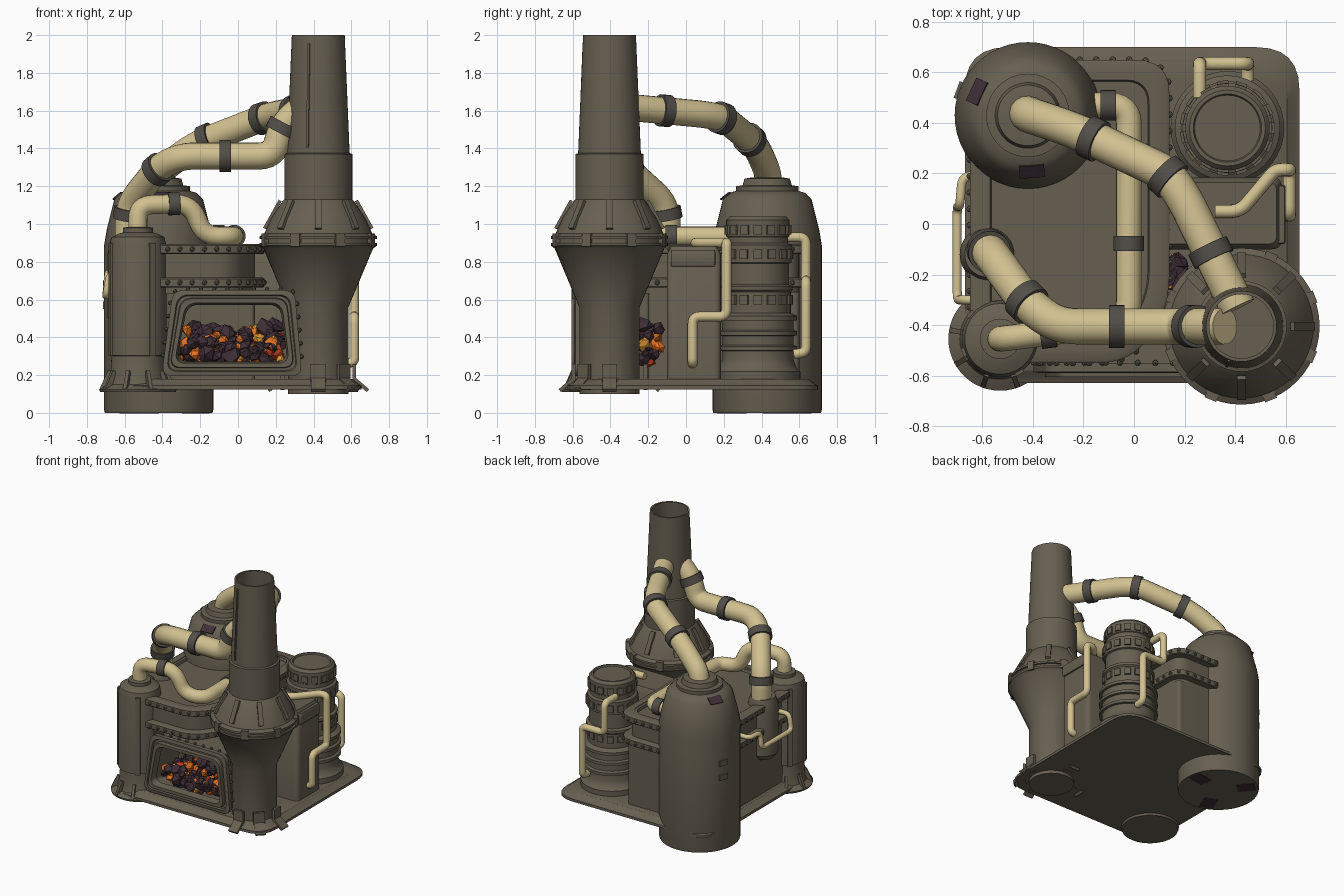
import bpy, bmesh, math, random
from mathutils import Vector, Matrix

if "Cube" in bpy.data.objects:
    bpy.data.objects.remove(bpy.data.objects["Cube"])
random.seed(4)

def mat(name, *c):
    m = bpy.data.materials.new(name)
    m.diffuse_color = (*c, 1)
    m.use_nodes = True
    m.node_tree.nodes["Principled BSDF"].inputs["Base Color"].default_value = m.diffuse_color
    return m
METAL = mat("brown_metal", .135, .115, .082)
DARK = mat("collar_grey", .085, .077, .066)
CREAM = mat("cream_pipe", .64, .53, .28)
COAL = mat("dark_coal", .05, .028, .038)
ORANGE = mat("ember_orange", .8, .17, .015)
RED = mat("ember_red", .5, .045, .012)
GOLD = mat("ember_gold", .85, .36, .04)

def finish(bm, name, mats, smooth=True):
    bmesh.ops.recalc_face_normals(bm, faces=bm.faces)
    me = bpy.data.meshes.new(name)
    bm.to_mesh(me)
    bm.free()
    ob = bpy.data.objects.new(name, me)
    bpy.context.collection.objects.link(ob)
    for m in mats:
        me.materials.append(m)
    if smooth:
        bpy.ops.object.select_all(action='DESELECT')
        ob.select_set(True)
        bpy.context.view_layer.objects.active = ob
        bpy.ops.object.shade_smooth_by_angle(angle=math.radians(35))
    return ob

def loft(name, rings, m=METAL, caps=True):
    """Skin equal-length rings of points; without caps the last joins the first."""
    bm = bmesh.new()
    vs = [[bm.verts.new(p) for p in r] for r in rings]
    pairs = list(zip(vs, vs[1:])) + ([] if caps else [(vs[-1], vs[0])])
    n = len(vs[0])
    for a, b in pairs:
        for i in range(n):
            bm.faces.new((a[i], a[(i+1) % n], b[(i+1) % n], b[i]))
    if caps:
        bm.faces.new(vs[0])
        bm.faces.new(vs[-1])
    return finish(bm, name, [m])

def lathe(name, c, prof, m=METAL, n=48):
    return loft(name, [[(c[0]+r*math.cos(2*math.pi*i/n), c[1]+r*math.sin(2*math.pi*i/n), z)
                        for i in range(n)] for r, z in prof], m)

def fillet(pts, rad, closed=False, k=6):
    pts = [Vector(p) for p in pts]
    n, out = len(pts), []
    for i, p in enumerate(pts):
        if not closed and i in (0, n-1):
            out.append(p)
            continue
        a, b = pts[i-1]-p, pts[(i+1) % n]-p
        r = min(rad, a.length*.48, b.length*.48)
        s, e = p+a.normalized()*r, p+b.normalized()*r
        out += [s*(1-t)**2+p*2*t*(1-t)+e*t*t for t in (j/k for j in range(k+1))]
    return out

def grow(pts, d):
    """Grow an outline by d about its bounding box centre."""
    lo = [min(p[i] for p in pts) for i in (0, 1)]
    hi = [max(p[i] for p in pts) for i in (0, 1)]
    return [Vector([(lo[i]+hi[i])/2+(p[i]-(lo[i]+hi[i])/2)*(1+2*d/(hi[i]-lo[i])) for i in (0, 1)]) for p in pts]

def slab(name, pts, rad, prof, m=METAL):
    o = fillet(pts, rad, True)
    return loft(name, [[(p[0], p[1], z) for p in grow(o, d)] for d, z in prof], m)

def rect(x0, x1, y0, y1):
    return [(x0, y0), (x1, y0), (x1, y1), (x0, y1)]

def walk(pts, step, closed=True):
    """Evenly spaced (point, direction) pairs along a polyline."""
    out, need = [], step/2
    for a, b in zip(pts, pts[1:]+pts[:1] if closed else pts[1:]):
        d = b-a
        t = need
        while t < d.length:
            out.append((a+d.normalized()*t, d.normalized()))
            t += step
        need = t-d.length
    return out

def rivets(name, spots, r=.015):
    bm = bmesh.new()
    for p in spots:
        bmesh.ops.create_icosphere(bm, subdivisions=1, radius=r, matrix=Matrix.Translation(p))
    finish(bm, name, [METAL], False)

def boxes(name, c, r, z, size, angles, tilt=0, m=METAL):
    """Boxes set radially round a vertical axis."""
    bm = bmesh.new()
    for a in angles:
        M = (Matrix.Translation((c[0], c[1], z)) @ Matrix.Rotation(math.radians(a), 4, 'Z')
             @ Matrix.Translation((r, 0, 0)) @ Matrix.Rotation(math.radians(tilt), 4, 'Y')
             @ Matrix.Diagonal((*size, 1)))
        bmesh.ops.create_cube(bm, size=1, matrix=M)
    finish(bm, name, [m])

def pipe(name, pts, r, bend, collars=()):
    path = fillet(pts, bend)
    cu = bpy.data.curves.new(name, 'CURVE')
    cu.dimensions, cu.bevel_depth, cu.bevel_resolution, cu.use_fill_caps = '3D', r, 6, True
    s = cu.splines.new('POLY')
    s.points.add(len(path)-1)
    for q, p in zip(s.points, path):
        q.co = (*p, 1)
    cu.materials.append(CREAM)
    ob = bpy.data.objects.new(name, cu)
    bpy.context.collection.objects.link(ob)
    bpy.ops.object.select_all(action='DESELECT')
    ob.select_set(True)
    bpy.context.view_layer.objects.active = ob
    bpy.ops.object.convert(target='MESH')
    bpy.ops.object.shade_smooth_by_angle(angle=math.radians(35))
    if collars:
        w, bm = walk(path, .01, False), bmesh.new()
        for f in collars:
            p, d = w[int(f*(len(w)-1))]
            bmesh.ops.create_cone(bm, cap_ends=True, segments=24, radius1=r*1.18, radius2=r*1.18, depth=.06,
                                  matrix=Matrix.Translation(p) @ d.to_track_quat('Z', 'Y').to_matrix().to_4x4())
        finish(bm, name+"_collars", [DARK])

# base plate with flared rim
slab("base_plate", rect(-.67, .655, -.63, .70), .17, [(0, .125), (0, .145), (-.02, .155), (-.05, .18)])

# boiler body: notched below for the firebox, full outline above
upper = [(-.6, -.5), (-.04, -.5), (.09, -.3), (.09, .6), (-.6, .6)]
slab("boiler_lower", [(-.6, -.5), (-.39, -.5), (-.39, -.2), (.09, -.2), (.09, .6), (-.6, .6)], .03, [(0, .15), (0, .64)])
slab("boiler_upper", upper, .1, [(0, .63), (0, .89), (-.03, .89), (-.035, .87)])
for nm, z in (("top_rim", .867), ("middle_band", .69)):
    o = fillet(upper, .12, True)
    loft(nm, [[(p.x, p.y, zz) for p in grow([Vector(v) for v in fillet([(*u, 0) for u in upper], .12, True)], d)]
              for d, zz in ((.045, z-.025), (.05, z-.02), (.05, z+.02), (.04, z+.027), (-.01, z+.027), (-.01, z-.025))], caps=False)
    rivets(nm+"_rivets", [(p.x, p.y, z) for p, d in walk(grow(o, .05), .065)])

# firebox hood and window frame
def trap(d, y):
    return [Vector((p.x, y, p.z)) for p in fillet([(-.405-d, 0, .195-d), (.34+d, 0, .195-d),
                                                   (.30+d, 0, .65+d), (-.345-d, 0, .65+d)], .06, True)]
loft("firebox_hood", [trap(-.01, -.26), trap(-.01, -.56), trap(-.06, -.56), trap(-.06, -.26)], caps=False)
loft("firebox_frame", [trap(0, -.55), trap(0, -.585), trap(-.025, -.59), trap(-.03, -.575), trap(-.042, -.575),
                       trap(-.045, -.605), trap(-.068, -.605), trap(-.078, -.55)], caps=False)
rivets("firebox_rivets", [p for p, d in walk(trap(.006, -.55), .07) if p.z > .25], .013)

# glowing coal pile
bm = bmesh.new()
mats = [COAL, ORANGE, RED, GOLD]
def lump(x, y, z, r, idx):
    M = (Matrix.Translation((x, y, z)) @ Matrix.Rotation(random.uniform(0, 6), 4, Vector((random.random(), .4, random.random())))
         @ Matrix.Diagonal((r, r*random.uniform(.6, 1), r*random.uniform(.6, 1), 1)))
    vs = bmesh.ops.create_icosphere(bm, subdivisions=1, radius=1, matrix=M)['verts']
    ctr = Vector((x, y, z))
    for v in vs:
        v.co = ctr+(v.co-ctr)*random.uniform(.75, 1.25)
    for f in {f for v in vs for f in v.link_faces}:
        f.material_index = idx
for i in range(190):
    y = random.uniform(-.52, -.2)
    z = random.uniform(.26, .36+.1*(y+.52)/.3)
    lump(random.uniform(-.29, .23), y, z, random.uniform(.025, .045), random.choice((0, 0, 1, 2, 3, 1)))
for i in range(75):
    y = random.uniform(-.52, -.2)
    lump(random.uniform(-.28, .22), y, random.uniform(.28, .37+.1*(y+.52)/.3), random.uniform(.04, .062), 0)
for i in range(22):
    lump(random.uniform(.1, .19), random.uniform(-.24, -.14), random.uniform(.26, .45), .045, (0, 0, 0, 1, 2)[i % 5])
finish(bm, "coals", mats, False)

# chimney
CH = (.425, -.405)
lathe("chimney", CH, [(.16, .1), (.16, .56), (.29, .87), (.31, .885), (.31, .9), (.295, .9), (.295, .92), (.31, .92),
                      (.31, .935), (.285, .95), (.25, 1.03), (.19, 1.12), (.18, 1.13), (.18, 1.37), (.166, 1.375),
                      (.14, 2), (.127, 2), (.145, 1.45)])
boxes("chimney_feet", CH, .19, .19, (.02, .08, .14), (0, 180, -90, -45, 90), 0)
boxes("chimney_toes", CH, .225, .15, (.1, .075, .02), (0, 180, -90, -45, 90), 40)
boxes("dome_ribs", CH, .243, 1.05, (.018, .035, .17), range(0, 360, 45), -29)
boxes("flange_clips", CH, .30, .915, (.03, .05, .07), range(22, 382, 45))
boxes("chimney_seam", CH, .155, 1.68, (.012, .012, .55), (-110,), -2.4)

# large rear tank, with soot patches and hinges
T = (-.42, .43)
lathe("large_tank", T, [(.285, 0), (.29, .02), (.29, .88), (.275, .97), (.235, 1.13), (.2, 1.165), (.165, 1.175),
                        (.165, 1.2), (.13, 1.205), (.12, 1.24), (.09, 1.245)])
boxes("tank_soot_patches", T, .222, 1.148, (.06, .1, .008), (155, -86), 38, COAL)
boxes("tank_bottom_soot", T, .2, .002, (.13, .1, .01), (10, 130, 250), 0, COAL)
for z in (.68, .57):
    boxes("tank_hinge", T, .29, z, (.02, .07, .04), (160,))

# small front tank on a finned foot
S = (-.53, -.455)
lathe("small_tank", S, [(.2, .11), (.205, .125), (.16, .15), (.145, .2), (.14, .3), (.152, .305), (.152, .88), (.14, .93),
                        (.1, .95), (.08, .955), (.08, .98), (.05, .985)])
boxes("small_tank_fins", S, .168, .17, (.03, .02, .11), range(10, 370, 40), -25)
boxes("small_tank_straps", S, .15, .6, (.02, .035, .6), (-60, 200, 140))

# ribbed pressure column
R = (.37, .38)
prof = [(.225, .16), (.225, .22), (.205, .24)]
for z in (.34, .42, .5):
    prof += [(.19, z-.06), (.19, z-.012), (.208, z-.01), (.208, z+.012)]
prof += [(.175, .53), (.175, .64), (.185, .65), (.185, .67), (.165, .68), (.165, .79), (.178, .795), (.178, .89),
         (.16, .9), (.16, .93), (.167, .935), (.167, 1.02), (.15, 1.04), (.135, 1.04), (.13, 1.03)]
lathe("ribbed_column", R, prof)
for z, r in ((.6, .175), (.84, .178), (.97, .166)):
    boxes("column_slots", R, r, z, (.02, .045, .05), range(0, 360, 24))

# side cabinet with a panel, and half-round boss on the left wall
slab("side_cabinet", rect(.05, .585, -.1, .185), .04, [(0, .16), (0, .84), (-.02, .88)])
slab("cabinet_panel", rect(.56, .6, -.08, .155), .01, [(-.005, .775), (0, .785), (0, .85), (-.005, .86)])
lathe("left_boss", (-.58, -.12), [(.08, .46), (.11, .5), (.11, .84), (.1, .9), (.09, .93)])

# large flue pipes
pipe("rear_flue", [(-.43, .44, 1.2), (-.41, .43, 1.28), (-.23, .37, 1.42), (.13, .2, 1.56), (.2, .1, 1.58), (.41, -.33, 1.62)],
     .072, .12, (.3, .56, .82))
pipe("front_flue", [(-.58, -.1, .88), (-.58, -.1, 1.1), (-.42, -.32, 1.3), (-.3, -.405, 1.36), (.19, -.405, 1.36),
                    (.23, -.405, 1.52), (.36, -.405, 1.64)], .072, .12, (.12, .35, .62, .88))
# medium steam pipe over the boiler
pipe("steam_pipe", [(-.53, -.455, .95), (-.53, -.455, 1.1), (-.25, -.42, 1.11), (-.18, -.4, .935), (-.02, -.38, .935),
                    (-.02, .47, .935), (-.18, .47, .935)], .051, .1, (.19, .6, .96))
# thin pipes
pipe("cabinet_pipe", [(.32, .05, .9), (.42, .05, .9), (.56, .215, .9), (.615, .215, .9), (.615, .215, .51),
                      (.615, .035, .51), (.615, .035, .27), (.57, .035, .26)], .026, .04)
pipe("column_pipe", [(.26, .5, .93), (.26, .635, .93), (.26, .635, .7), (.45, .635, .7), (.45, .635, .32), (.45, .57, .31)],
     .026, .04)
pipe("left_pipe", [(-.6, .19, .74), (-.68, .19, .74), (-.69, .07, .74), (-.7, .07, .62), (-.7, -.3, .62), (-.68, -.3, .74),
                   (-.6, -.3, .74)], .018, .04)
